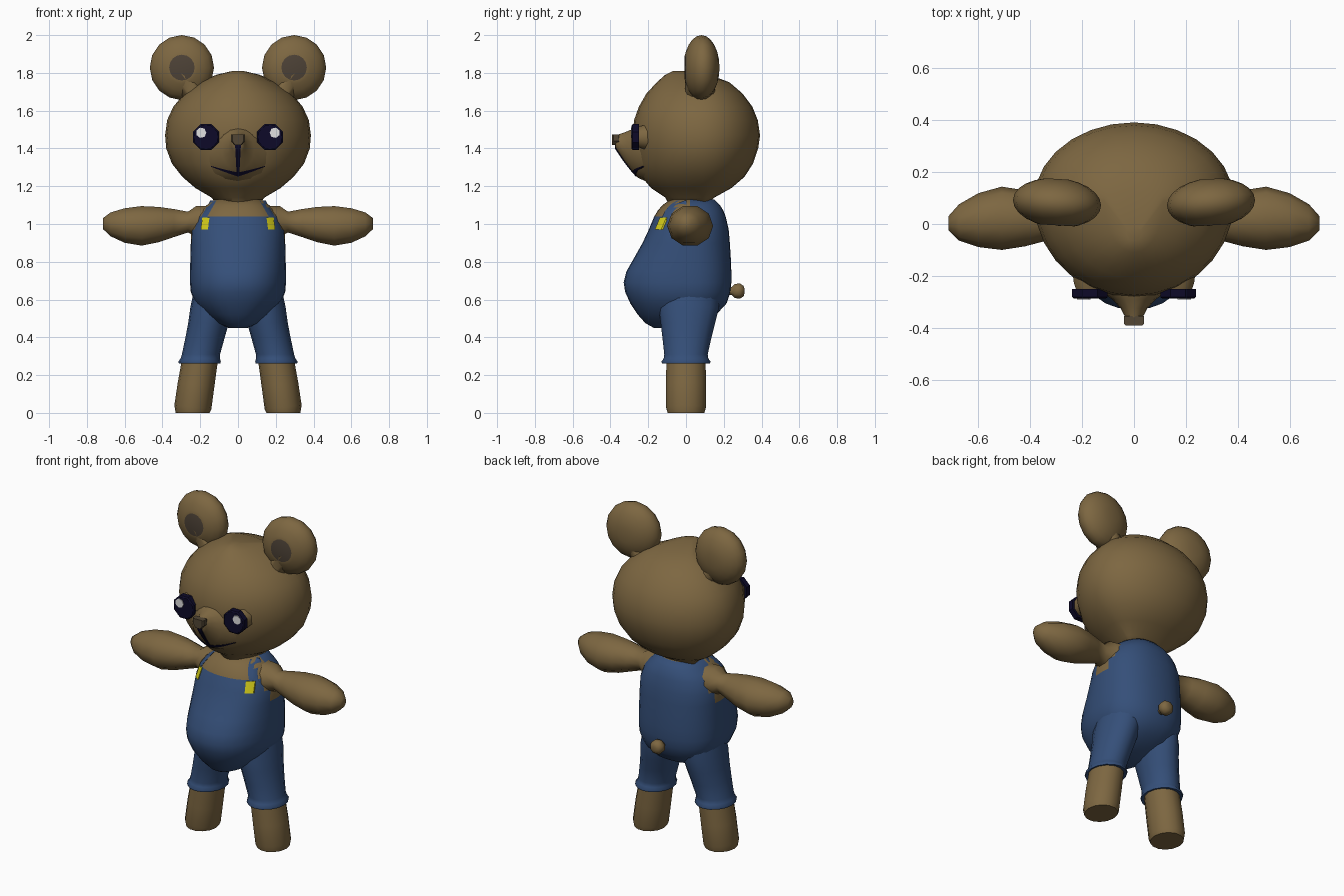
import bpy, bmesh, math
from mathutils import Vector
from mathutils.bvhtree import BVHTree

if "Cube" in bpy.data.objects:
    bpy.data.objects.remove(bpy.data.objects["Cube"])


def mat(name, rgb):
    m = bpy.data.materials.new(name)
    m.diffuse_color = (*rgb, 1)
    m.use_nodes = True
    m.node_tree.nodes["Principled BSDF"].inputs["Base Color"].default_value = m.diffuse_color
    return m


FUR = mat("brown fur", (0.205, 0.135, 0.053))
DENIM = mat("blue denim", (0.035, 0.078, 0.19))
DARK = mat("dark navy", (0.004, 0.003, 0.022))
INNER = mat("inner ear", (0.075, 0.055, 0.038))
NOSE = mat("nose brown", (0.085, 0.062, 0.035))
WHITE = mat("eye white", (0.75, 0.75, 0.75))
YELLOW = mat("yellow button", (0.65, 0.6, 0.01))


def finish(bm, name, mats, angle=50, rule=None):
    bmesh.ops.recalc_face_normals(bm, faces=bm.faces)
    if rule:
        for f in bm.faces:
            f.material_index = rule(f.calc_center_median())
    me = bpy.data.meshes.new(name)
    bm.to_mesh(me)
    bm.free()
    for m in mats:
        me.materials.append(m)
    ob = bpy.data.objects.new(name, me)
    bpy.context.collection.objects.link(ob)
    bpy.ops.object.select_all(action='DESELECT')
    ob.select_set(True)
    bpy.context.view_layer.objects.active = ob
    bpy.ops.object.shade_smooth_by_angle(angle=math.radians(angle))
    return ob


def loft(rings, name, mats, angle=50, rule=None):
    """Bridge closed rings of equal length and cap both ends."""
    bm = bmesh.new()
    loops = [[bm.verts.new(p) for p in r] for r in rings]
    n = len(loops[0])
    for a, b in zip(loops, loops[1:]):
        for i in range(n):
            bm.faces.new((a[i], a[(i + 1) % n], b[(i + 1) % n], b[i]))
    bm.faces.new(loops[0])
    bm.faces.new(loops[-1])
    return finish(bm, name, mats, angle, rule)


def circle(n, phase=0.0):
    return [(math.cos(math.tau * (i + phase) / n), math.sin(math.tau * (i + phase) / n)) for i in range(n)]


def power(v, p):
    return math.copysign(abs(v) ** p, v)


def body_ring(z, hw, front, back, c, n, p=1.0):
    """Horizontal section with separate front and back depth."""
    c = min(max(c, front + 0.01), back - 0.01)
    return [(hw * power(x, p), c + power(y, p) * ((back - c) if y > 0 else (c - front)), z)
            for x, y in circle(n)]


def plate(points, name, m, depth=0.008):
    """Thin plate: outline extruded backwards along y."""
    bm = bmesh.new()
    f = bm.faces.new([bm.verts.new(p) for p in points])
    r = bmesh.ops.extrude_face_region(bm, geom=[f])
    bmesh.ops.translate(bm, vec=(0, depth, 0), verts=[v for v in r["geom"] if isinstance(v, bmesh.types.BMVert)])
    return finish(bm, name, [m], 30)


# Head
head_rows = [(1.10, .11, -.09, .11), (1.14, .14, -.11, .15), (1.19, .225, -.185, .24), (1.25, .295, -.235, .31),
             (1.32, .35, -.262, .355), (1.40, .38, -.275, .382), (1.47, .386, -.282, .392), (1.55, .375, -.275, .38),
             (1.62, .343, -.25, .352), (1.69, .285, -.21, .30), (1.75, .2, -.155, .23), (1.79, .115, -.11, .125),
             (1.81, .03, -.07, -.01)]
head = loft([body_ring(*r, .09, 28) for r in head_rows], "head", [FUR], 60)

# Snout, tapering forward to the nose
snout_rows = [(-.20, .19, 1.22, 1.53), (-.255, .135, 1.245, 1.515), (-.29, .085, 1.285, 1.50),
              (-.325, .052, 1.33, 1.485), (-.355, .036, 1.375, 1.475), (-.372, .028, 1.40, 1.47)]
snout = loft([[(x * rx, y, (a + b) / 2 + z * (b - a) / 2) for x, z in circle(16)]
              for y, rx, a, b in snout_rows], "snout", [FUR], 60)

# Nose, wider at the top
nose = []
for y, s in ((-.355, 1.0), (-.385, 1.0), (-.392, .8)):
    nose.append([(-.038 * s, y, 1.473), (.038 * s, y, 1.473), (.038 * s, y, 1.44),
                 (.02 * s, y, 1.418), (-.02 * s, y, 1.418), (-.038 * s, y, 1.44)])
loft(nose, "nose", [NOSE], 30)


def tree(ob):
    return BVHTree.FromPolygons([v.co.copy() for v in ob.data.vertices],
                                [tuple(p.vertices) for p in ob.data.polygons])


def surface_y(trees, x, z):
    hits = [t.ray_cast(Vector((x, -2, z)), Vector((0, 1, 0)))[0] for t in trees]
    return min([h.y for h in hits if h] or [0])


face = [tree(head), tree(snout)]


def ribbon(path, trees, name, m, lift=.005):
    """Painted strip laid on a surface; path items are (x, z, dx, dz) half offsets."""
    bm = bmesh.new()
    rows = []
    for x, z, dx, dz in path:
        ends = [(x - dx, z - dz), (x, z), (x + dx, z + dz)]
        rows.append([bm.verts.new((a, surface_y(trees, a, b) - lift, b)) for a, b in ends])
    for a, b in zip(rows, rows[1:]):
        for i in range(2):
            bm.faces.new((a[i], b[i], b[i + 1], a[i + 1]))
    r = bmesh.ops.extrude_face_region(bm, geom=bm.faces[:])
    bmesh.ops.translate(bm, vec=(0, lift + .003, 0),
                        verts=[v for v in r["geom"] if isinstance(v, bmesh.types.BMVert)])
    return finish(bm, name, [m], 30)


# Mouth: vertical line and upturned smile
ribbon([(0, 1.43 - .17 * i / 10, .016 - .009 * i / 10, 0) for i in range(11)], face, "mouth_line", DARK)
smile = []
for i in range(17):
    t = i / 8 - 1
    smile.append((.142 * t, 1.262 + .043 * abs(t) ** 1.1, 0, .002 + .009 * (1 - abs(t))))
ribbon(smile, face, "smile", DARK)

for s, side in ((-1, "left"), (1, "right")):
    # Eye socket, eye disc and highlight
    def disc(y, r, cx=.17, cz=1.46, n=8):
        return [(s * (cx + r * a), y, cz + r * b) for a, b in circle(n, .5)]
    loft([disc(-.12, .075), disc(-.22, .069), disc(-.262, .055)], side + "_eye_socket", [FUR], 60)
    loft([disc(-.25, .074), disc(-.282, .074), disc(-.288, .066)], side + "_eye", [DARK], 30)
    plate(disc(-.292, .028, .195, 1.483, 7), side + "_eye_highlight", WHITE, .005)

    # Ear with a darker front patch
    rings = []
    for k in range(1, 12):
        a = math.pi * (k / 12 if k > 1 else .13)
        r, y = math.sin(a), -math.cos(a)
        rings.append([(s * (.297 + .17 * r * u), .082 + .095 * y + .01 * u * r * s * s, 1.828 + .172 * r * v)
                      for u, v in circle(16)])
    loft(rings, side + "_ear", [FUR, INNER], 60,
         lambda c: 1 if c.y < .0 and math.hypot(abs(c.x) - .297, c.z - 1.828) < .05 else 0)
    # Ear root joining the head
    loft([[(s * (x + r * u), .075 + r * .75 * v, z + r * .6 * u) for u, v in circle(12)]
          for x, z, r in ((.2, 1.62, .11), (.25, 1.71, .105), (.29, 1.79, .11))], side + "_ear_root", [FUR], 60)

    # Arm, a long rounded club
    arm = [(.13, 1.01, .03, .11, .09), (.22, 1.015, .02, .095, .085), (.265, 1.01, .02, .062, .058),
           (.34, 1.005, .02, .085, .078), (.42, .997, .022, .108, .098), (.51, .99, .022, .122, .11),
           (.60, .992, .015, .104, .096), (.675, .998, .006, .07, .066), (.715, 1.002, .003, .028, .03)]
    loft([[(s * x, cy + ry * u, cz + rz * v) for u, v in circle(10)] for x, cz, cy, ry, rz in arm],
         side + "_arm", [FUR], 60)

    # Trouser leg with a flared cuff
    leg = [(.66, .12, .11, .02, .16), (.56, .14, .112, .015, .16), (.48, .155, .108, .01, .145),
           (.40, .174, .104, .005, .13), (.31, .196, .101, 0, .115), (.288, .2, .104, 0, .118),
           (.272, .203, .112, 0, .13), (.262, .203, .11, 0, .127), (.268, .203, .09, 0, .095)]
    loft([[(s * (cx + rx * u), cy + ry * v, z) for u, v in circle(16)] for z, cx, rx, cy, ry in leg],
         side + "_trouser_leg", [DENIM], 70)

    # Bare lower leg and foot
    foot = [(.32, .195, .093, 0, .105), (.15, .222, .097, 0, .109), (.03, .239, .098, 0, .108), (0, .24, .09, 0, .1)]
    loft([[(s * (cx + rx * u), cy + ry * v, z + .01 * u * (z > .01)) for u, v in circle(14)]
          for z, cx, rx, cy, ry in foot], side + "_foot", [FUR], 50)

# Torso: dungarees below the bib line and over the back, fur above
torso_rows = [(.45, .05, -.17, -.02), (.475, .115, -.215, .06), (.52, .175, -.255, .16), (.58, .225, -.295, .215),
              (.64, .25, -.322, .235), (.69, .254, -.33, .24), (.75, .254, -.315, .24), (.82, .252, -.275, .237),
              (.90, .25, -.23, .232), (.97, .247, -.197, .226), (1.04, .222, -.168, .21), (1.07, .197, -.15, .198),
              (1.10, .165, -.125, .18), (1.13, .125, -.08, .15)]
torso = loft([body_ring(*r, .02, 32, .88) for r in torso_rows], "torso", [DENIM, FUR], 60,
             lambda c: 1 if (c.z > 1.04 and c.y < .03) or
             (abs(c.x) > .19 and math.hypot(c.y - .02, c.z - 1.02) < .095) else 0)
chest = [tree(torso)]

# Shoulder straps and yellow buttons
for s, side in ((-1, "left"), (1, "right")):
    ribbon([(s * (.19 - .06 * t), 1.02 + .105 * t, .016, 0) for t in (0, .2, .4, .6, .8, 1)],
           chest, side + "_strap", DENIM, .006)
    ribbon([(s * (.178 - .008 * t), .972 + .062 * t, .019, 0) for t in (0, .5, 1)],
           chest, side + "_button", YELLOW, .009)

# Tail
loft([[(r * u, y, .645 + r * v) for u, v in circle(8, .5)]
      for y, r in ((.21, .02), (.242, .022), (.258, .04), (.285, .044), (.305, .03), (.31, .012))],
     "tail", [FUR], 50)
